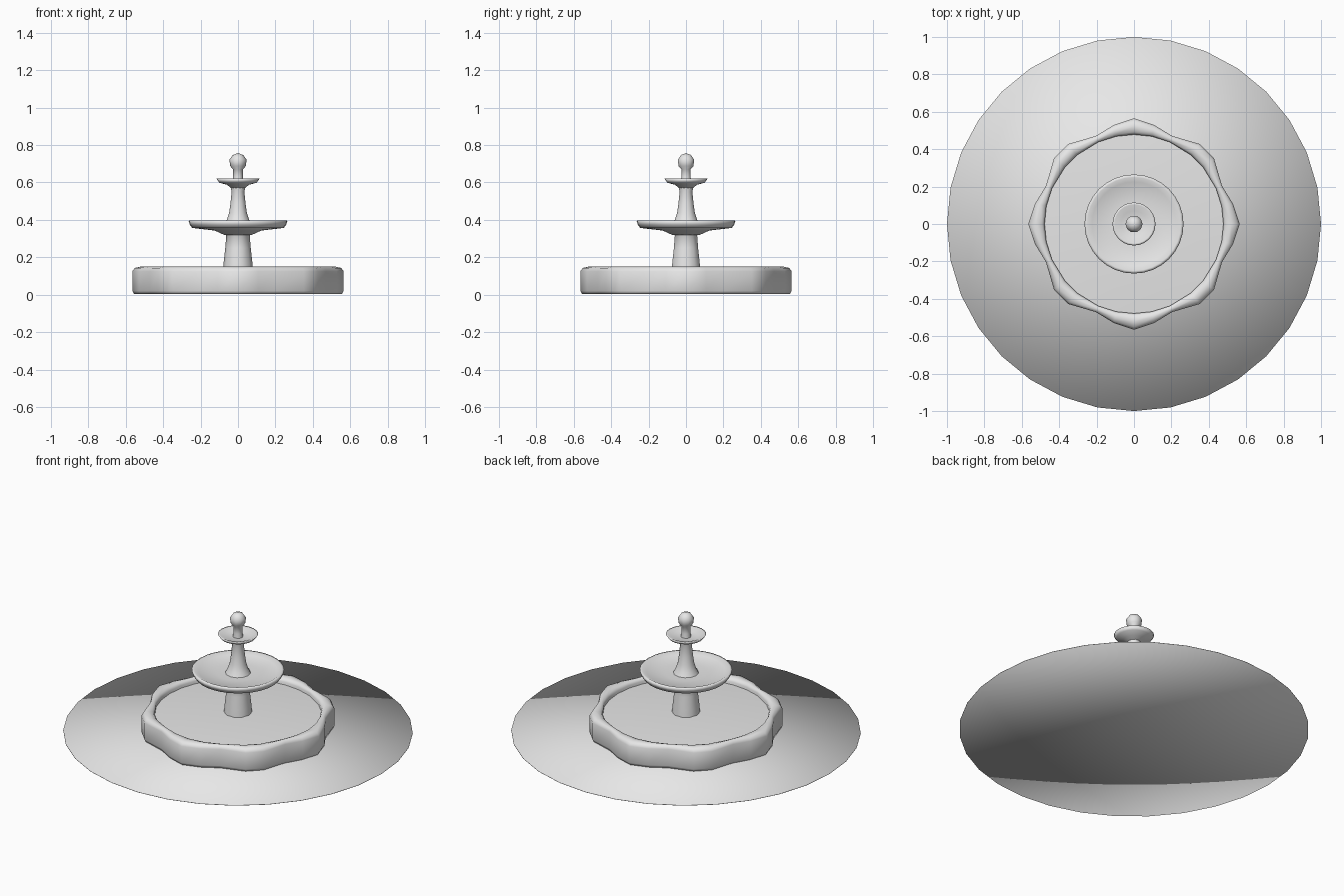
import bpy, bmesh, math

cube = bpy.data.objects.get("Cube")
if cube:
    bpy.data.objects.remove(cube, do_unlink=True)

# One pale stone colour
stone = bpy.data.materials.new("pale_stone")
stone.use_nodes = True
stone.diffuse_color = (0.8, 0.8, 0.8, 1)
stone.node_tree.nodes["Principled BSDF"].inputs["Base Color"].default_value = (0.8, 0.8, 0.8, 1)


def finish(name, bm):
    """Turn the mesh into a smooth stone object."""
    bmesh.ops.recalc_face_normals(bm, faces=bm.faces)
    mesh = bpy.data.meshes.new(name)
    bm.to_mesh(mesh)
    bm.free()
    mesh.materials.append(stone)
    mesh.polygons.foreach_set("use_smooth", [True] * len(mesh.polygons))
    obj = bpy.data.objects.new(name, mesh)
    bpy.context.collection.objects.link(obj)
    return obj


def lathe(name, profile, sides):
    """Revolve (radius, height) points; radius 0 becomes a pole."""
    bm = bmesh.new()
    rings = []
    for r, z in profile:
        if r == 0:
            rings.append([bm.verts.new((0, 0, z))] * sides)
        else:
            rings.append([bm.verts.new((r * math.cos(math.tau * i / sides),
                                        r * math.sin(math.tau * i / sides), z))
                          for i in range(sides)])
    for a, b in zip(rings, rings[1:]):
        for i in range(sides):
            j = (i + 1) % sides
            corners = list(dict.fromkeys((a[i], a[j], b[j], b[i])))
            bm.faces.new(corners)
    return finish(name, bm)


# Thin round ground slab, softly shaded across its edge
lathe("ground_disc", [(0, 0), (1, 0), (1, 0.002), (0, 0.002)], 32)

# Lobed basin wall: a closed section swept round a scalloped outline
quarter = [(0, 0.565), (11.5, 0.54), (23.5, 0.513), (39.5, 0.554),
           (50.5, 0.554), (66.5, 0.513), (78.5, 0.54)]
outline = [(math.radians(a + 90 * q), r) for q in range(4) for a, r in quarter]
inner = 0.478
# (share of the way from inner to outer edge, height)
section = [(0, 0.005), (0.9, 0.005), (1, 0.02), (1, 0.125), (0.85, 0.143),
           (0.5, 0.15), (0.15, 0.145), (0, 0.13)]
bm = bmesh.new()
loops = [[bm.verts.new(((inner + (r - inner) * t) * math.cos(a),
                        (inner + (r - inner) * t) * math.sin(a), z))
          for t, z in section] for a, r in outline]
for k, loop in enumerate(loops):
    following = loops[(k + 1) % len(loops)]
    for i in range(len(section)):
        j = (i + 1) % len(section)
        bm.faces.new((loop[i], loop[j], following[j], following[i]))
finish("basin_wall", bm)

# Shallow domed floor filling the basin
lathe("basin_floor", [(0.485, 0.112), (0.36, 0.12), (0.2, 0.126), (0, 0.129)], 32)

# Lower pillar
lathe("lower_pillar", [(0.082, 0.11), (0.077, 0.17), (0.068, 0.25),
                       (0.063, 0.315), (0.075, 0.335)], 10)

# Wide lower bowl
lathe("lower_bowl", [(0, 0.318), (0.07, 0.318), (0.125, 0.343), (0.245, 0.357),
                     (0.258, 0.375), (0.265, 0.395), (0.25, 0.398),
                     (0.225, 0.385), (0.12, 0.376), (0, 0.374)], 32)

# Tapering upper shaft
lathe("upper_shaft", [(0.075, 0.372), (0.06, 0.4), (0.047, 0.44), (0.04, 0.49),
                      (0.034, 0.55), (0.042, 0.585)], 12)

# Small upper bowl
lathe("upper_bowl", [(0, 0.57), (0.036, 0.57), (0.06, 0.588), (0.1, 0.599),
                     (0.115, 0.62), (0.104, 0.62), (0.07, 0.606), (0, 0.602)], 24)

# Finial with its ball
lathe("finial", [(0.03, 0.598), (0.026, 0.63), (0.026, 0.67), (0.042, 0.688),
                 (0.046, 0.722), (0.028, 0.747), (0, 0.757)], 10)
